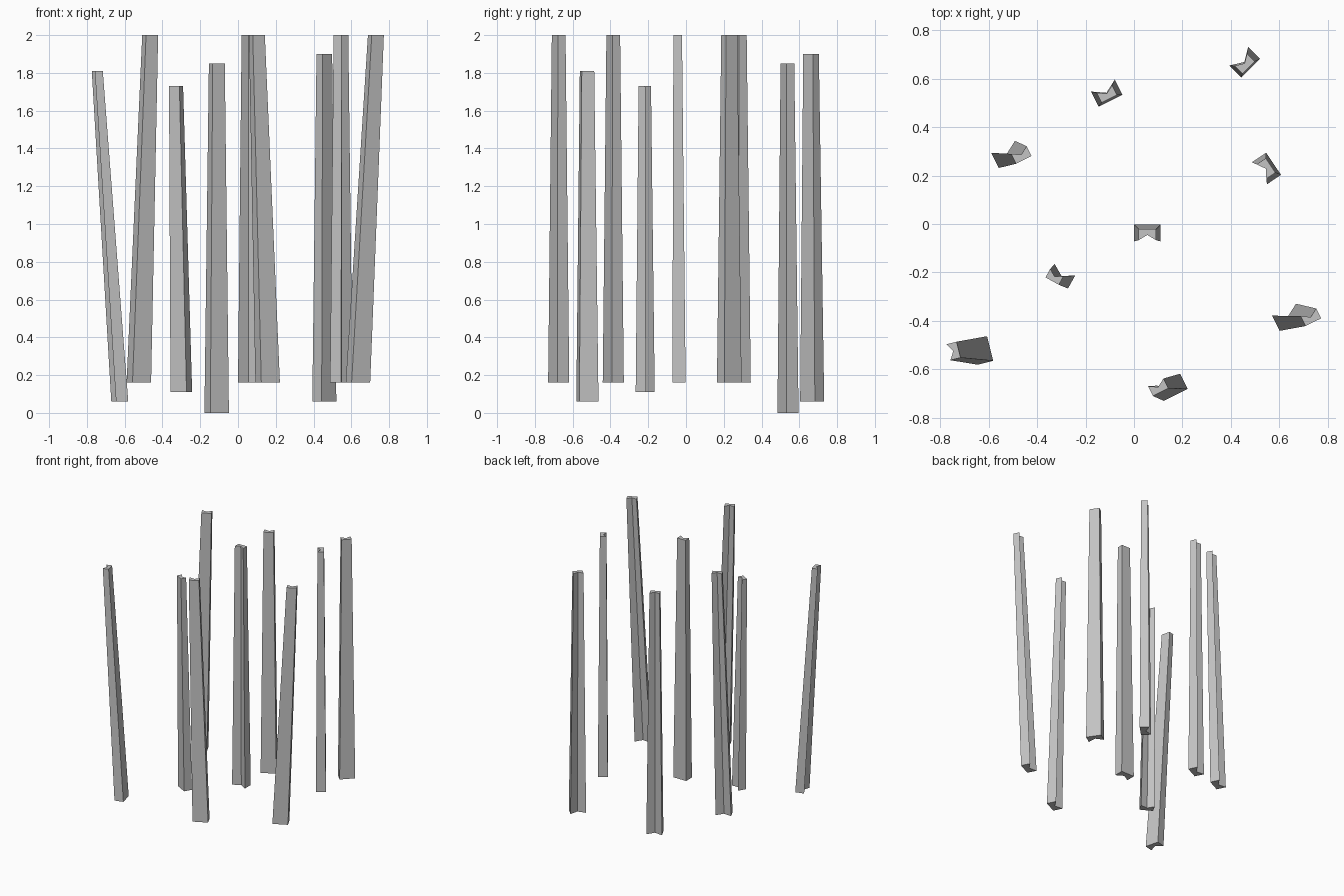
import bpy
import bmesh
from math import radians
from mathutils import Matrix, Vector

cube = bpy.data.objects.get("Cube")
if cube:
    bpy.data.objects.remove(cube, do_unlink=True)

grey = bpy.data.materials.new("plain_grey")
grey.use_nodes = True
colour = (0.55, 0.55, 0.55, 1)
grey.diffuse_color = colour
grey.node_tree.nodes["Principled BSDF"].inputs["Base Color"].default_value = colour

# Notched section: flat back, two side arms, V groove facing +x
WIDTH, DEPTH, TAPER = 0.11, 0.07, 0.65
w, d = WIDTH / 2, DEPTH / 2
SECTION = [(-d, -w), (d, -w), (0.05 * d, 0), (d, w), (-d, w)]


def post(name, foot, head, angle, size=1.0):
    """Tapered leaning post from foot to head, groove facing the given angle."""
    bm = bmesh.new()
    turn = Matrix.Rotation(radians(angle), 3, "Z")
    rings = []
    for centre, scale in ((foot, size), (head, size * TAPER)):
        rings.append([bm.verts.new(Vector(centre) + turn @ Vector((x * scale, y * scale, 0)))
                      for x, y in SECTION])
    low, high = rings
    bm.faces.new(low[::-1])
    bm.faces.new(high)
    for i in range(len(low)):
        j = (i + 1) % len(low)
        bm.faces.new((low[i], low[j], high[j], high[i]))
    bmesh.ops.recalc_face_normals(bm, faces=bm.faces)
    mesh = bpy.data.meshes.new(name)
    bm.to_mesh(mesh)
    bm.free()
    mesh.materials.append(grey)
    bpy.context.collection.objects.link(bpy.data.objects.new(name, mesh))


# Upright posts
post("centre_post", (0.055, -0.037, 0.16), (0.055, -0.044, 2), -90)
post("back_post", (-0.113, 0.54, 0), (-0.112, 0.537, 1.85), 116.5)
post("back_left_post", (0.457, 0.668, 0.06), (0.457, 0.662, 1.9), 135)
post("left_post", (0.547, 0.229, 0.16), (0.545, 0.229, 2), 214)

# Leaning posts
post("right_post", (-0.525, 0.287, 0.16), (-0.465, 0.285, 2), 116.5)
post("front_left_post", (0.635, -0.385, 0.16), (0.73, -0.385, 2), 116.5)
post("front_post", (0.157, -0.674, 0.16), (0.1, -0.674, 2), 116.5)
post("short_post", (-0.3, -0.216, 0.11), (-0.328, -0.218, 1.73), 61, 0.88)
post("front_right_post", (-0.626, -0.522, 0.06), (-0.745, -0.524, 1.81), 194, 0.95)
